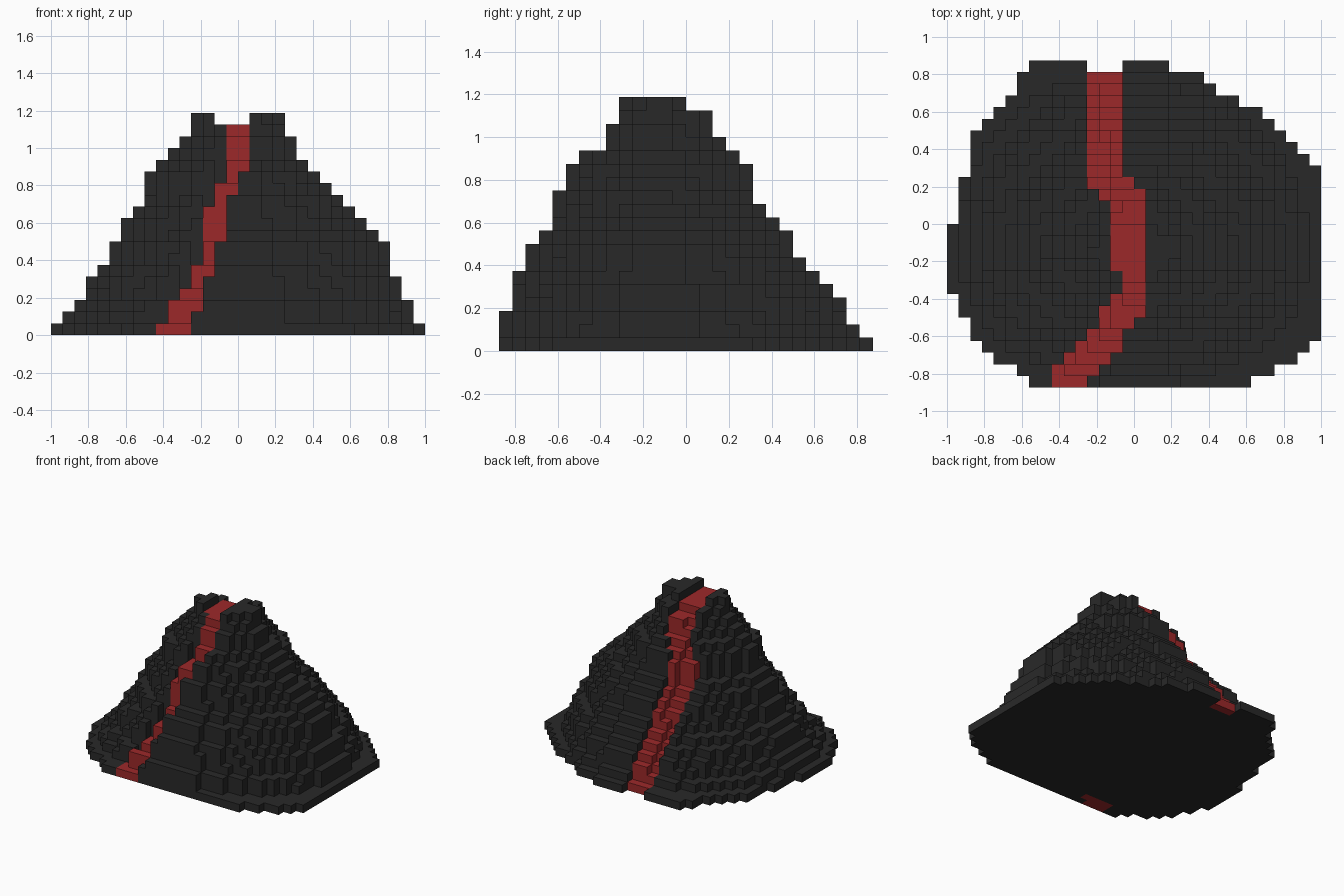
import bpy
import bmesh
from mathutils import Vector

if "Cube" in bpy.data.objects:
    bpy.data.objects.remove(bpy.data.objects["Cube"])

CELL = 1 / 16
HALF_X, HALF_Y = 16, 14
PEAK_Y = -2.5

# Reach of every layer from the middle, in cells
LEFT = [16, 15, 14, 13, 13, 12, 11, 11, 10, 10, 9, 8, 8, 8, 7, 6, 5, 4, 4]
RIGHT = [16, 15, 15, 14, 14, 13, 13, 13, 12, 11, 10, 9, 8, 7, 6, 5, 5, 4, 4]
FRONT = [14, 14, 14, 13, 13, 13, 12, 12, 11, 10, 10, 10, 9, 9, 8, 7, 7, 6, 5]
BACK = [14, 13, 12, 12, 11, 10, 9, 8, 8, 7, 6, 5, 5, 5, 4, 3, 2, 2, 0]

# Outline of the lowest layer, in cells
FOOT = [(-9.2, 14), (2, 14), (6.2, 12.5), (7.2, 11.5), (9, 10.5), (12.1, 8.5),
        (16, 4.8), (16, -10), (14, -11.6), (12.2, -12.5), (9.6, -14),
        (-8.8, -14), (-10.2, -12.5), (-12, -11.4), (-14, -9.6), (-14.4, -8.3),
        (-15.4, -6.3), (-16, -5.6), (-16, 0), (-15.3, 0.4), (-15, 3.6),
        (-14.4, 4.2), (-14, 7.8), (-13, 8.6), (-10, 11.5)]

# Roundness at the summit and extra boxiness at the base, by (right, back)
ROUNDNESS = {(False, False): (1.25, 0.8), (True, False): (1.5, 0.6),
             (False, True): (1.6, 0.7), (True, True): (1.75, 0.2)}

# Lava stream, back to front: lowest row, first and end column, and the
# height of the steps on the front slope
STREAM = [(4, -4, -1, None), (3, -4, 0, None), (2, -3, 1, None),
          (-4, -2, 1, None), (-6, -1, 1, None), (-7, -2, 1, 15),
          (-8, -3, 1, 13), (-9, -3, 0, 13), (-10, -4, -1, 8),
          (-11, -5, -1, 6), (-12, -6, -2, 4), (-13, -7, -3, 3),
          (-14, -7, -4, 1)]


def make_material(name, color):
    mat = bpy.data.materials.new(name)
    mat.use_nodes = True
    mat.diffuse_color = color
    mat.node_tree.nodes["Principled BSDF"].inputs["Base Color"].default_value = color
    return mat


def in_foot(x, y):
    inside = False
    for (ax, ay), (bx, by) in zip(FOOT, FOOT[1:] + FOOT[:1]):
        if (ay > y) != (by > y) and x < ax + (y - ay) * (bx - ax) / (by - ay):
            inside = not inside
    return inside


def in_layer(i, j, k):
    """The lowest layer follows the outline, the others are rounded."""
    x, y = i + 0.5, j + 0.5
    if k == 0:
        return in_foot(x, y)
    right, back = x > 0, y > PEAK_Y
    u = abs(x) / (RIGHT[k] if right else LEFT[k])
    v = (y - PEAK_Y) / ((BACK[k] if back else -FRONT[k]) - PEAK_Y)
    top, extra = ROUNDNESS[right, back]
    power = top + extra * (1 - k / len(LEFT)) ** 3
    return u ** power + v ** power <= 1


def lava_height(i, j, rock_height):
    """Height of the lava in a column, or None outside the stream."""
    for row, first, end, step in STREAM:
        if j >= row:
            if not first <= i < end:
                return None
            if step is None:
                return rock_height - 1
            # the outer edge of the stream lies lower
            return max(step - 2, 1) if i == first else step


# Column heights
height, lava = {}, set()
for i in range(-HALF_X, HALF_X):
    for j in range(-HALF_Y, HALF_Y):
        h = sum(in_layer(i, j, k) for k in range(len(LEFT)))
        molten = lava_height(i, j, h) if h else None
        if molten is not None:
            h = molten
            lava.add((i, j))
        height[i, j] = h


def build_columns(name, cells, mat, under_mat=None):
    """Stepped skin over a group of columns."""
    bm = bmesh.new()

    def quad(corners, slot=0):
        verts = [bm.verts.new(Vector(c) * CELL) for c in corners]
        bm.faces.new(verts).material_index = slot

    for i, j in cells:
        h = height[i, j]
        if not h:
            continue
        ring = [(i, j), (i + 1, j), (i + 1, j + 1), (i, j + 1)]
        quad([(x, y, h) for x, y in ring])
        rim = j < -12 or j > 11
        quad([(x, y, 0) for x, y in reversed(ring)],
             1 if under_mat and not rim else 0)
        sides = [(0, -1), (1, 0), (0, 1), (-1, 0)]
        for n, (dx, dy) in enumerate(sides):
            a, b = ring[n], ring[(n + 1) % 4]
            for k in range(height.get((i + dx, j + dy), 0), h):
                quad([(*a, k), (*b, k), (*b, k + 1), (*a, k + 1)])
    bmesh.ops.remove_doubles(bm, verts=bm.verts, dist=CELL / 100)
    mesh = bpy.data.meshes.new(name)
    bm.to_mesh(mesh)
    bm.free()
    for m in filter(None, (mat, under_mat)):
        mesh.materials.append(m)
    obj = bpy.data.objects.new(name, mesh)
    bpy.context.collection.objects.link(obj)


rock = make_material("dark rock", (0.0215, 0.0215, 0.0215, 1))
red = make_material("lava red", (0.335, 0.0215, 0.0225, 1))

build_columns("rock_mountain", [c for c in height if c not in lava], rock)
build_columns("lava_stream", sorted(lava), red, rock)
